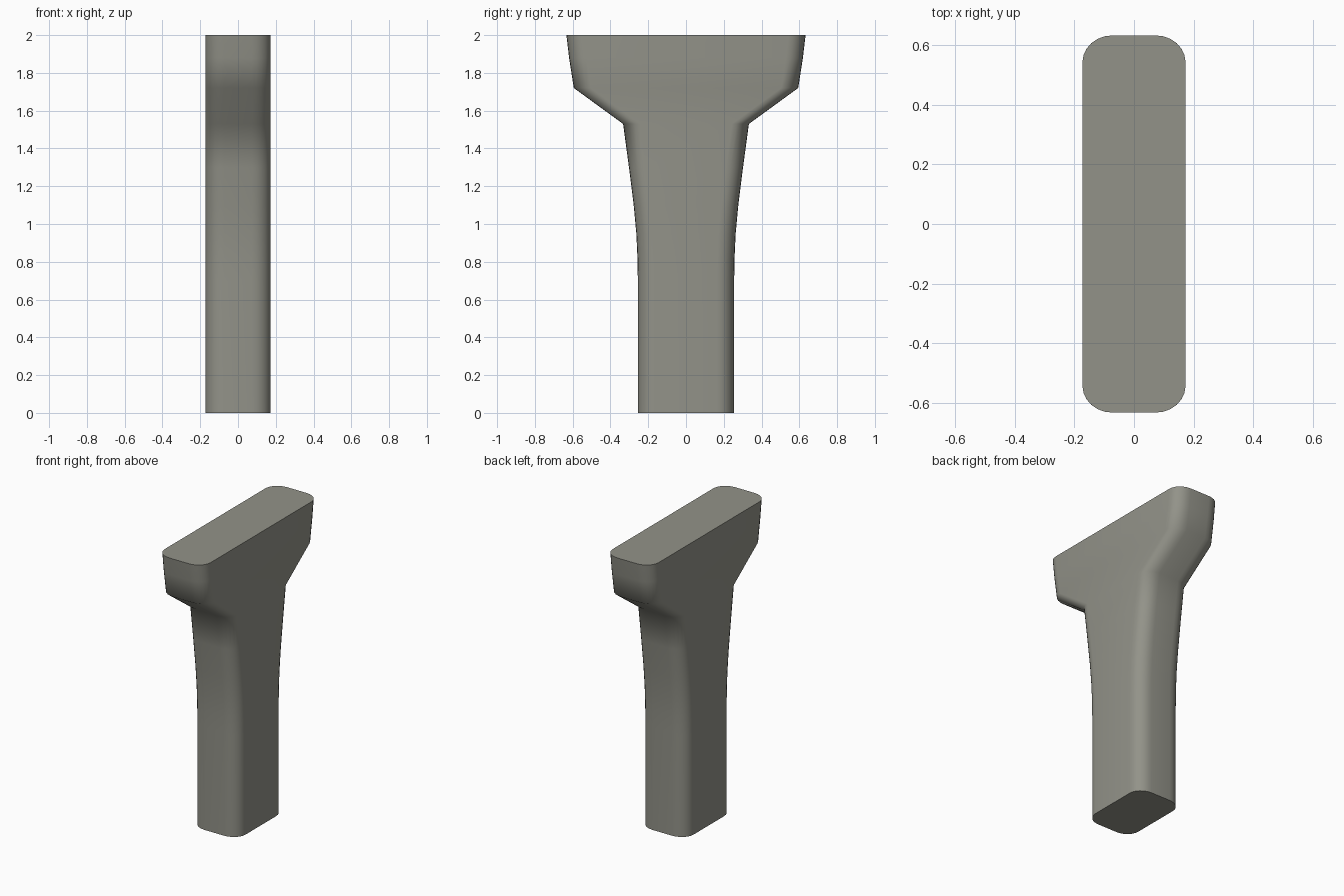
import bpy, bmesh, math

if "Cube" in bpy.data.objects:
    bpy.data.objects.remove(bpy.data.objects["Cube"])

# Stone colour
stone = bpy.data.materials.new("warm grey stone")
stone.diffuse_color = (0.29, 0.29, 0.25, 1)
stone.use_nodes = True
stone.node_tree.nodes["Principled BSDF"].inputs["Base Color"].default_value = stone.diffuse_color

HALF_X = 0.173            # constant half thickness
RX, RY = 0.10, 0.09       # corner rounding
CORNER_STEPS = 6

# Side profile: height, half depth
PROFILE = [(0, 0.255), (0.7, 0.255), (0.82, 0.257), (0.95, 0.263), (1.1, 0.277),
           (1.3, 0.302), (1.53, 0.333), (1.72, 0.594), (1.88, 0.619), (2, 0.633)]


def section(bm, z, half_y):
    """Ring of vertices round a rounded rectangle at height z."""
    ring = []
    for i, (sx, sy) in enumerate([(1, 1), (-1, 1), (-1, -1), (1, -1)]):
        for k in range(CORNER_STEPS + 1):
            a = math.pi / 2 * (i + k / CORNER_STEPS)
            ring.append(bm.verts.new((sx * (HALF_X - RX) + RX * math.cos(a),
                                      sy * (half_y - RY) + RY * math.sin(a), z)))
    return ring


# Pillar with flared head: loft the sections, then cap both ends
bm = bmesh.new()
rings = [section(bm, z, hy) for z, hy in PROFILE]
n = len(rings[0])
for low, high in zip(rings, rings[1:]):
    for i in range(n):
        j = (i + 1) % n
        bm.faces.new((low[i], low[j], high[j], high[i]))
bm.faces.new(rings[0][::-1])
bm.faces.new(rings[-1])
bmesh.ops.recalc_face_normals(bm, faces=bm.faces[:])

mesh = bpy.data.meshes.new("flared_pillar")
bm.to_mesh(mesh)
bm.free()
mesh.materials.append(stone)
pillar = bpy.data.objects.new("flared_pillar", mesh)
bpy.context.collection.objects.link(pillar)

# Smooth sides, crisp cap rims
bpy.context.view_layer.objects.active = pillar
pillar.select_set(True)
bpy.ops.object.shade_smooth_by_angle(angle=math.radians(60))
